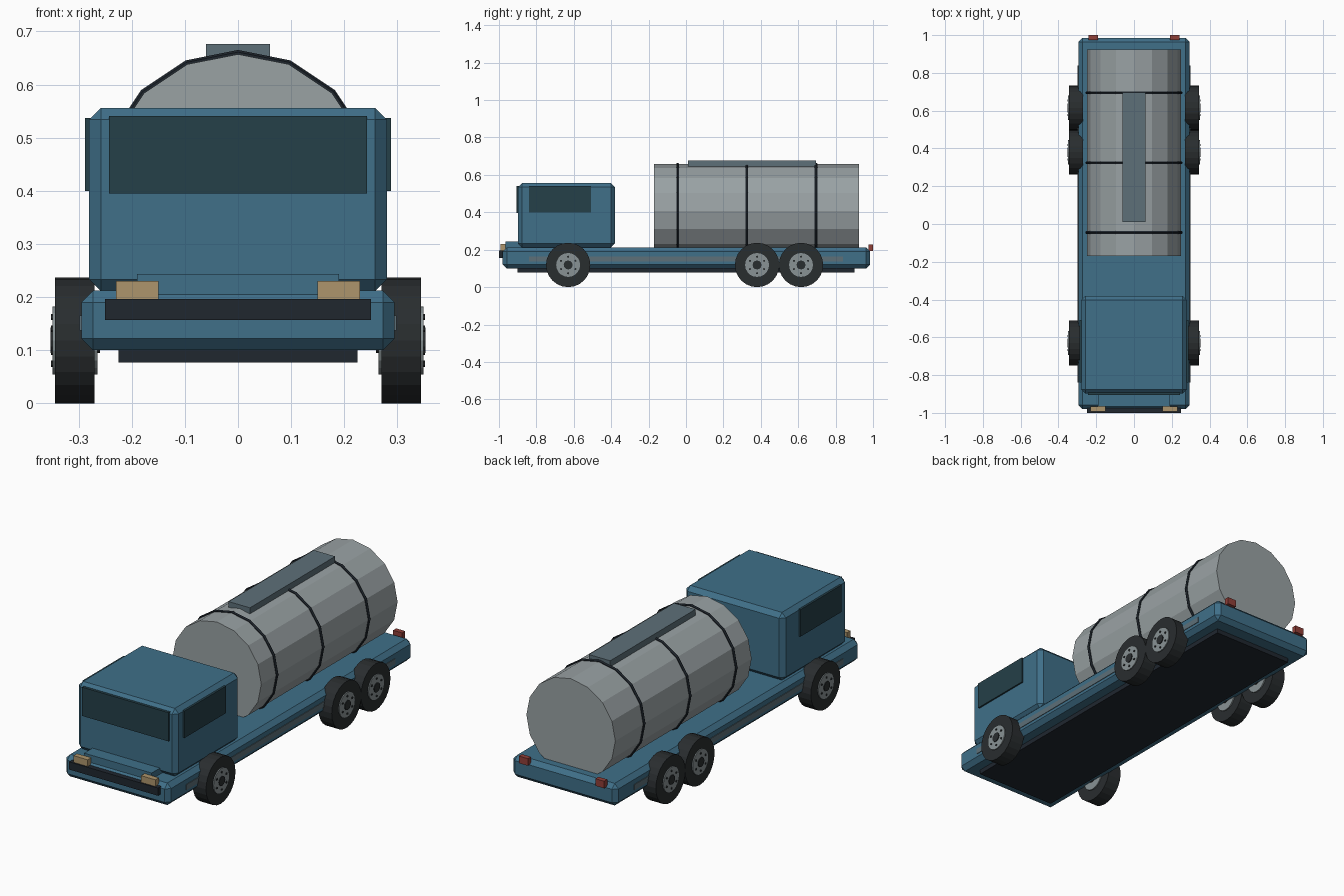
import bpy, math
from mathutils import Matrix, Vector

if "Cube" in bpy.data.objects:
    bpy.data.objects.remove(bpy.data.objects["Cube"])


def mat(name, r, g, b):
    m = bpy.data.materials.new(name)
    m.diffuse_color = (r, g, b, 1)
    m.use_nodes = True
    m.node_tree.nodes["Principled BSDF"].inputs["Base Color"].default_value = m.diffuse_color
    return m


BLUE = mat("blue_paint", 0.05, 0.16, 0.25)
GLASS = mat("dark_glass", 0.018, 0.05, 0.065)
STEEL = mat("tank_steel", 0.32, 0.36, 0.37)
TRIM = mat("trim_grey", 0.11, 0.16, 0.19)
DARK = mat("dark_trim", 0.014, 0.02, 0.028)
RUBBER = mat("rubber", 0.022, 0.026, 0.028)
RIM = mat("rim_grey", 0.25, 0.29, 0.3)
AMBER = mat("headlight", 0.42, 0.3, 0.15)
RED = mat("tail_red", 0.28, 0.05, 0.04)


def box(name, x, y, z, m, bevel=0):
    """Box from (min, max) ranges, optionally chamfered."""
    rng = (x, y, z)
    bpy.ops.mesh.primitive_cube_add(size=1, location=[sum(r) / 2 for r in rng])
    o = bpy.context.object
    o.name = name
    o.data.transform(Matrix.Diagonal([r[1] - r[0] for r in rng] + [1]))
    o.data.materials.append(m)
    if bevel:
        b = o.modifiers.new("chamfer", 'BEVEL')
        b.width, b.segments = bevel, 1
    return o


def cyl(name, a, b, r, sides, m, spin=0.0):
    """Cylinder between points a and b."""
    a, b = Vector(a), Vector(b)
    d = b - a
    rot = d.to_track_quat('Z', 'Y').to_euler()
    bpy.ops.mesh.primitive_cylinder_add(vertices=sides, radius=r, depth=d.length,
                                        location=(a + b) / 2, rotation=rot)
    o = bpy.context.object
    o.name = name
    o.data.transform(Matrix.Rotation(spin, 4, 'Z'))
    o.data.materials.append(m)
    return o


# chassis and underside
box("chassis", (-0.295, 0.295), (-0.98, 0.985), (0.10, 0.212), BLUE, 0.022)
box("underbody", (-0.225, 0.225), (-0.90, 0.90), (0.077, 0.12), DARK)

# cab with step plate and windows
box("cab", (-0.28, 0.28), (-0.898, -0.38), (0.211, 0.556), BLUE, 0.022)
box("step_plate", (-0.19, 0.19), (-0.965, -0.86), (0.205, 0.243), BLUE)
box("windscreen", (-0.243, 0.243), (-0.905, -0.89), (0.395, 0.541), GLASS)

# front bumper
box("bumper", (-0.25, 0.25), (-1.0, -0.97), (0.157, 0.196), DARK)

# mirrored side parts
for s, side in ((-1, "left"), (1, "right")):
    def sx(a, b):
        return tuple(sorted((s * a, s * b)))
    box(f"side_window_{side}", sx(0.27, 0.288), (-0.84, -0.508), (0.40, 0.537), GLASS)
    box(f"side_rail_{side}", sx(0.28, 0.298), (-0.84, 0.84), (0.137, 0.165), TRIM)
    box(f"headlight_{side}", sx(0.15, 0.23), (-0.993, -0.965), (0.195, 0.23), AMBER)
    box(f"tail_light_{side}", sx(0.19, 0.24), (0.975, 1.0), (0.192, 0.228), RED)

# tank with straps and top walkway
TZ = 0.407
cyl("tank", (0, -0.17, TZ), (0, 0.925, TZ), 0.25, 16, STEEL)
for i, y in enumerate((-0.045, 0.325, 0.695)):
    bpy.ops.mesh.primitive_torus_add(major_segments=16, minor_segments=6,
                                     major_radius=0.25, minor_radius=0.008,
                                     location=(0, y, TZ), rotation=(math.pi / 2, 0, 0))
    strap = bpy.context.object
    strap.name = f"tank_strap_{i}"
    strap.data.materials.append(DARK)
box("walkway", (-0.06, 0.06), (0.01, 0.695), (0.645, 0.676), TRIM)

# wheels: tyre, rim, hub cap and bolts
WZ = 0.1185
for s, side in ((-1, "left"), (1, "right")):
    for n, y in (("front", -0.63), ("middle", 0.38), ("rear", 0.615)):
        tag = f"{n}_{side}"
        cyl(f"tyre_{tag}", (s * 0.27, y, WZ), (s * 0.344, y, WZ), WZ, 24, RUBBER)
        cyl(f"rim_{tag}", (s * 0.264, y, WZ), (s * 0.349, y, WZ), 0.064, 20, RIM)
        cyl(f"hub_{tag}", (s * 0.26, y, WZ), (s * 0.353, y, WZ), 0.024, 12, RUBBER)
        for k in range(6):
            a = k * math.tau / 6 + math.pi / 6
            by, bz = y + 0.044 * math.cos(a), WZ + 0.044 * math.sin(a)
            cyl(f"bolt_{k}_{tag}", (s * 0.34, by, bz), (s * 0.352, by, bz), 0.006, 6, RUBBER)
